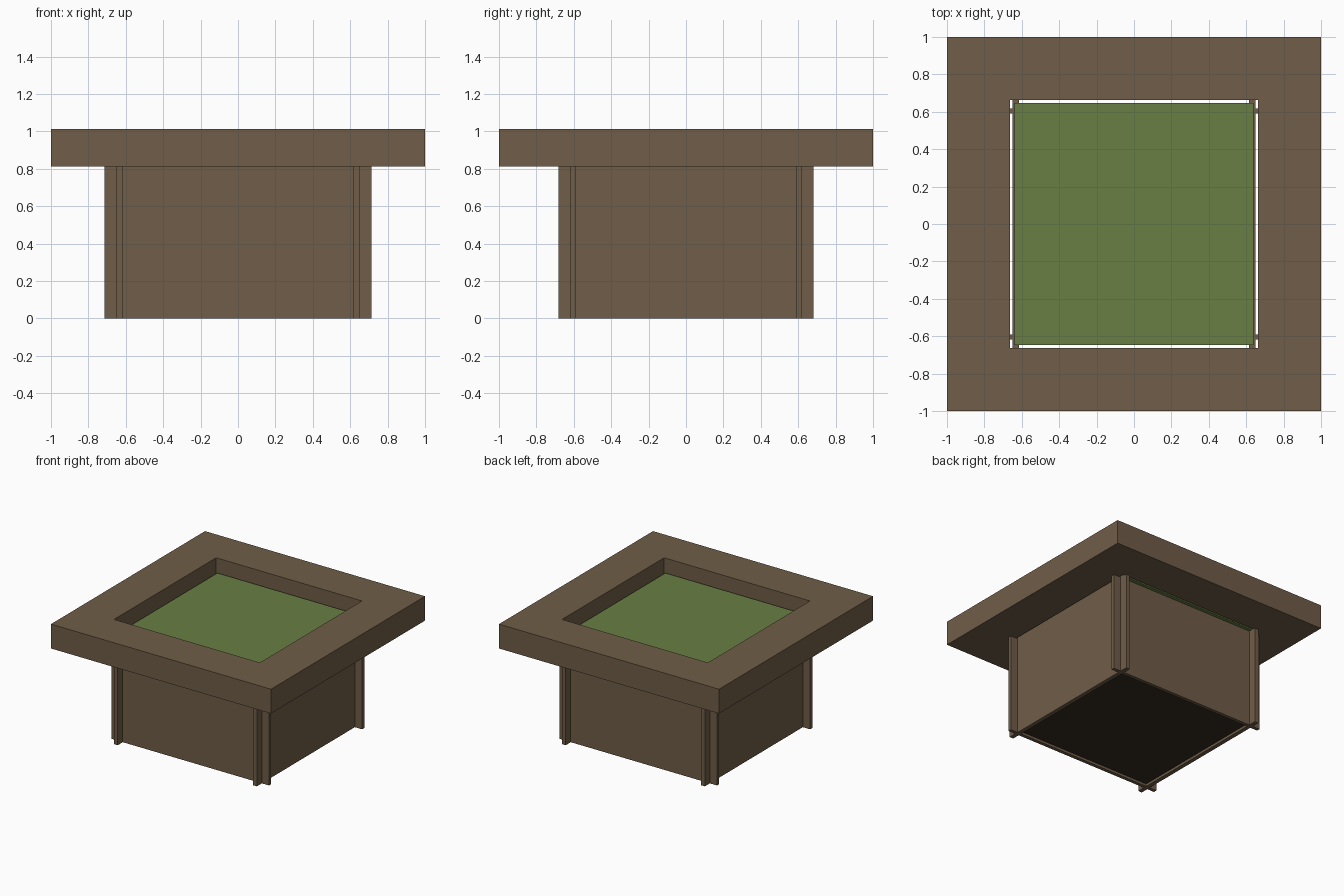
import bpy
import bmesh

if "Cube" in bpy.data.objects:
    bpy.data.objects.remove(bpy.data.objects["Cube"])


def material(name, rgb):
    m = bpy.data.materials.new(name)
    m.diffuse_color = (*rgb, 1)
    m.use_nodes = True
    m.node_tree.nodes["Principled BSDF"].inputs["Base Color"].default_value = m.diffuse_color
    return m


wood = material("wood", (0.16, 0.11, 0.065))
grass = material("grass", (0.14, 0.21, 0.055))
soil = material("soil", (0.035, 0.024, 0.014))


def finish(name, bm, mat):
    bmesh.ops.recalc_face_normals(bm, faces=bm.faces)
    mesh = bpy.data.meshes.new(name)
    bm.to_mesh(mesh)
    bm.free()
    mesh.materials.append(mat)
    ob = bpy.data.objects.new(name, mesh)
    bpy.context.collection.objects.link(ob)
    return ob


def box(name, lo, hi, mat):
    bm = bmesh.new()
    bmesh.ops.create_cube(bm, size=1)
    for v in bm.verts:
        v.co = [(a + b) / 2 + c * (b - a) for a, b, c in zip(lo, hi, v.co)]
    return finish(name, bm, mat)


def square_ring(name, outer, inner, z0, z1, mat):
    bm = bmesh.new()
    corners = [(-1, -1), (1, -1), (1, 1), (-1, 1)]
    # Closed cross-section swept around four mitred corners
    section = [(outer, z0), (outer, z1), (inner, z1), (inner, z0)]
    loops = [[bm.verts.new((x * r, y * r, z)) for x, y in corners] for r, z in section]
    for k in range(4):
        a, b = loops[k], loops[(k + 1) % 4]
        for i in range(4):
            j = (i + 1) % 4
            bm.faces.new((a[i], a[j], b[j], b[i]))
    return finish(name, bm, mat)


# Wide rim around the top
square_ring("top_rim", 1.0, 0.663, 0.813, 1.013, wood)

# Four panels crossing each other at the corners
WALL_TOP = 0.83
for s, front, side in ((-1, "front_panel", "left_panel"), (1, "back_panel", "right_panel")):
    y0, y1 = sorted((s * 0.59, s * 0.618))
    box(front, (-0.715, y0, 0), (0.715, y1, WALL_TOP), wood)
    x0, x1 = sorted((s * 0.615, s * 0.649))
    box(side, (x0, -0.683, 0), (x1, 0.683, WALL_TOP), wood)

# Soil filling and the grass slab on top of it
box("soil_fill", (-0.615, -0.59, 0.02), (0.615, 0.59, 0.82), soil)
box("grass_bed", (-0.64, -0.647, 0.815), (0.64, 0.647, 0.90), grass)
